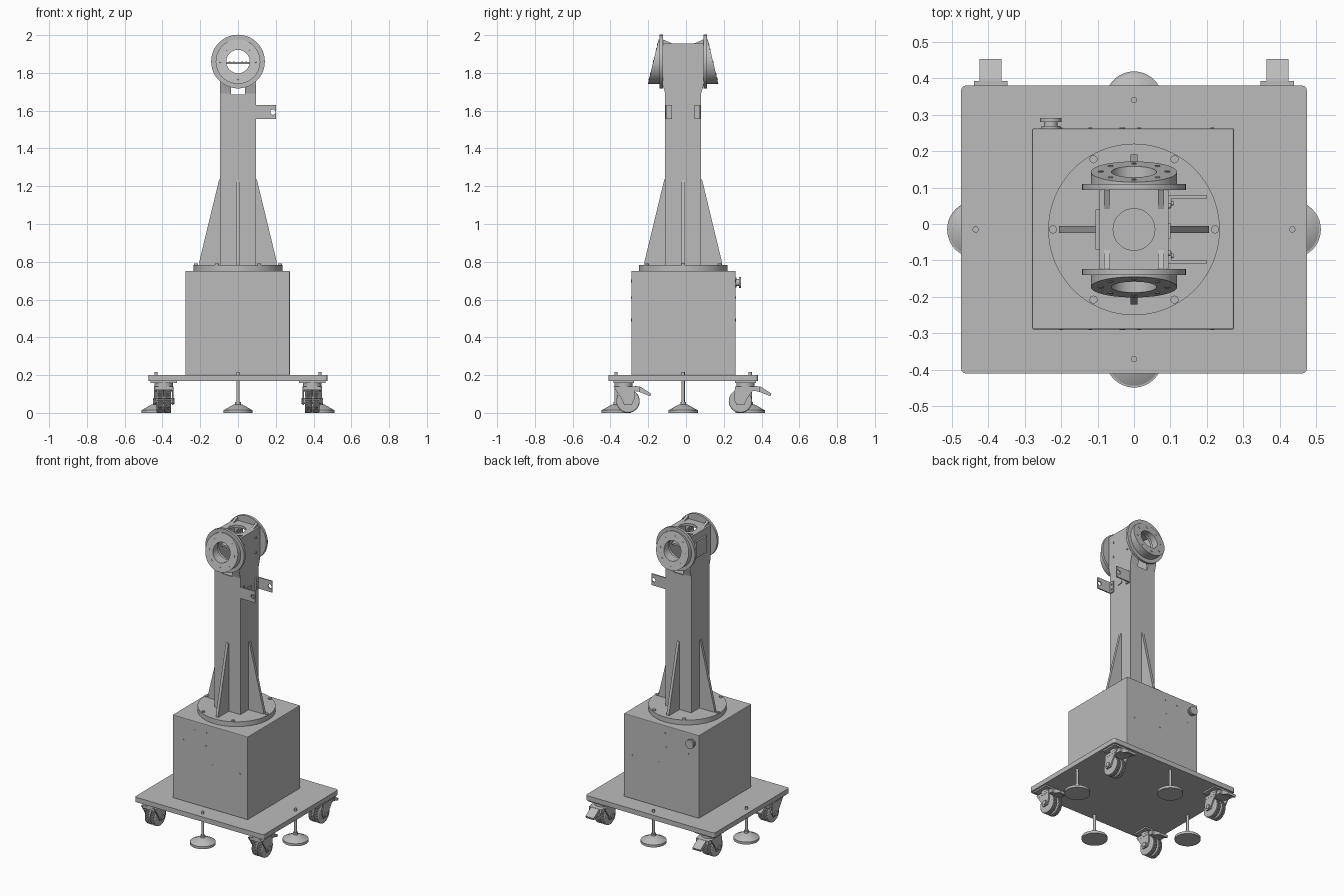
import bpy, bmesh, math
from mathutils import Vector, Matrix

if "Cube" in bpy.data.objects:
    bpy.data.objects.remove(bpy.data.objects["Cube"], do_unlink=True)

grey = bpy.data.materials.new("machine_grey")
grey.use_nodes = True
grey.diffuse_color = (0.5, 0.5, 0.5, 1)
grey.node_tree.nodes["Principled BSDF"].inputs["Base Color"].default_value = (0.5, 0.5, 0.5, 1)

CY = -0.015    # centre line of the column in y
HZ = 1.86      # height of the head bore


def finish(name, bm, smooth=False):
    bmesh.ops.recalc_face_normals(bm, faces=bm.faces)
    mesh = bpy.data.meshes.new(name)
    bm.to_mesh(mesh)
    bm.free()
    mesh.materials.append(grey)
    ob = bpy.data.objects.new(name, mesh)
    bpy.context.collection.objects.link(ob)
    bpy.ops.object.select_all(action='DESELECT')
    ob.select_set(True)
    bpy.context.view_layer.objects.active = ob
    if smooth:
        bpy.ops.object.shade_smooth_by_angle(angle=math.radians(35))
    return ob


def box(name, x0, x1, y0, y1, z0, z1):
    return prism(name, [(x0, y0), (x1, y0), (x1, y1), (x0, y1)], 'z', z0, z1)


def prism(name, pts, axis, a, b):
    # Extrude a flat profile along one axis
    place = {'x': lambda u, v, t: (t, u, v), 'y': lambda u, v, t: (u, t, v),
             'z': lambda u, v, t: (u, v, t)}[axis]
    bm = bmesh.new()
    face = bm.faces.new([bm.verts.new(place(u, v, a)) for u, v in pts])
    out = bmesh.ops.extrude_face_region(bm, geom=[face])
    step = Vector(place(0, 0, b - a))
    bmesh.ops.translate(bm, vec=step, verts=[g for g in out["geom"] if isinstance(g, bmesh.types.BMVert)])
    return finish(name, bm)


def cyl(name, p, q, r1, r2=None, seg=32):
    p, q = Vector(p), Vector(q)
    d = q - p
    mat = Matrix.Translation((p + q) / 2) @ d.to_track_quat('Z', 'Y').to_matrix().to_4x4()
    bm = bmesh.new()
    bmesh.ops.create_cone(bm, cap_ends=True, segments=seg, radius1=r1,
                          radius2=r1 if r2 is None else r2, depth=d.length, matrix=mat)
    return finish(name, bm, True)


def ring(name, side, r_out, r_in, y_in, y_out, slope=0.0, seg=64):
    # Bored flange along y; slope tilts its outer face
    bm = bmesh.new()
    loops = []
    for r, y, s in ((r_in, y_in, 0), (r_out, y_in, 0), (r_out, y_out, slope), (r_in, y_out, slope)):
        loop = []
        for i in range(seg):
            a = math.tau * i / seg
            z = r * math.sin(a)
            loop.append(bm.verts.new((r * math.cos(a), CY + side * (y - s * z), HZ + z)))
        loops.append(loop)
    for k in range(4):
        a, b = loops[k], loops[(k + 1) % 4]
        for i in range(seg):
            j = (i + 1) % seg
            bm.faces.new((a[i], a[j], b[j], b[i]))
    return finish(name, bm, True)


def cut(ob, cutter):
    bpy.context.view_layer.objects.active = ob
    mod = ob.modifiers.new("cut", 'BOOLEAN')
    mod.operation = 'DIFFERENCE'
    mod.solver = 'EXACT'
    mod.object = cutter
    bpy.ops.object.modifier_apply(modifier=mod.name)
    bpy.data.objects.remove(cutter, do_unlink=True)


def bevel(ob, width, segments=3, upright=False):
    bm = bmesh.new()
    bm.from_mesh(ob.data)
    edges = [e for e in bm.edges if not upright or
             abs(e.verts[0].co.z - e.verts[1].co.z) > 0.01]
    bmesh.ops.bevel(bm, geom=edges, offset=width, segments=segments, affect='EDGES', profile=0.5)
    bm.to_mesh(ob.data)
    bm.free()


# Trolley plate, cabinet and turntable
bevel(box("base_plate", -0.474, 0.474, -0.41, 0.38, 0.168, 0.2), 0.015, upright=True)
bevel(box("cabinet", -0.279, 0.274, -0.289, 0.262, 0.2, 0.752), 0.004, 2)
cyl("column_base_disc", (0, CY, 0.752), (0, CY, 0.784), 0.235, seg=96)
for i in range(6):
    a = math.tau * i / 6
    x, y = 0.222 * math.cos(a), CY + 0.222 * math.sin(a)
    cyl("disc_bolt", (x, y, 0.784), (x, y, 0.791), 0.011, seg=16)

# Round connector on the back of the cabinet
for y0, y1, r in ((0.262, 0.268, 0.026), (0.268, 0.28, 0.019), (0.28, 0.291, 0.029)):
    cyl("cabinet_connector", (-0.228, y0, 0.69), (-0.228, y1, 0.69), r)

# Small cabinet screws, front and back
for x, z in ((-0.2, 0.61), (-0.12, 0.695), (-0.03, 0.7), (-0.035, 0.61), (0.015, 0.495), (0.215, 0.49)):
    for y in (-0.289, 0.262):
        cyl("cabinet_screw", (x, y - 0.002, z), (x, y + 0.002, z), 0.005, seg=10)

# Column flaring into the head, hollowed at the top
half = [(0.095, 0.784), (0.095, 1.69), (0.109, 1.74), (0.109, 1.955)]
column = prism("column", [(CY + y, z) for y, z in half] + [(CY - y, z) for y, z in reversed(half)],
               'x', -0.095, 0.095)
cut(column, box("cut", -0.075, 0.075, CY - 0.085, CY + 0.085, 1.66, 1.938))
cut(column, cyl("cut", (0, -0.5, HZ), (0, 0.5, HZ), 0.07, seg=48))
cut(column, box("cut", -0.037, 0.037, -0.5, 0.5, 1.685, 1.76))
cut(column, cyl("cut", (0, CY, 1.9), (0, CY, 2.1), 0.057, seg=48))
box("head_inner_shelf", -0.078, 0.078, CY - 0.06, CY + 0.06, 1.846, 1.858)
for i in range(6):
    a = math.tau * i / 6
    x, y = 0.043 * math.cos(a), CY + 0.043 * math.sin(a)
    cyl("shelf_screw", (x, y, 1.858), (x, y, 1.861), 0.004, seg=10)

# Four tall ribs at the foot of the column
for s in (-1, 1):
    prof = [(0.09, 0.784), (0.205, 0.784), (0.205, 0.8), (0.1, 1.235), (0.09, 1.235)]
    prism("side_rib", [(s * u, z) for u, z in prof], 'y', CY - 0.009, CY + 0.009)
    prism("front_back_rib", [(CY + s * u, z) for u, z in prof], 'x', -0.009, 0.009)

# Front and back flanges with tilted bolted faces
SLOPE = 0.24
for s in (-1, 1):
    ring("head_flange", s, 0.142, 0.063, 0.108, 0.125)
    ring("tilted_ring", s, 0.118, 0.062, 0.125, 0.158, SLOPE)
    normal = Vector((0, s, SLOPE)).normalized()
    for i in range(8):
        a = math.tau * i / 8
        z = 0.091 * math.sin(a)
        p = Vector((0.091 * math.cos(a), CY + s * (0.158 - SLOPE * z), HZ + z))
        cyl("ring_bolt", p - normal * 0.004, p + normal * 0.002, 0.007, seg=12)
    for x in (-0.074, 0.074):
        prism("head_gusset", [(CY + s * 0.045, 1.95), (CY + s * 0.109, 1.95), (CY + s * 0.109, 1.978)],
              'x', x - 0.008, x + 0.008)

# Cover plate and screws on the sides of the head
box("head_side_cover", -0.106, -0.094, CY - 0.055, CY + 0.055, 1.8, 1.91)
for y in (-0.065, 0.065):
    for z in (1.8, 1.9):
        cyl("head_side_screw", (0.094, CY + y, z), (0.1, CY + y, z), 0.007, seg=12)

# Angle brackets on the side of the column, notched near the tip
for s in (-1, 1):
    y0, y1 = CY + s * 0.085, CY + s * 0.093
    arm = box("bracket_arm", 0.095, 0.2, min(y0, y1), max(y0, y1), 1.555, 1.63)
    cut(arm, cyl("cut", (0.185, -0.3, 1.592), (0.185, 0.3, 1.592), 0.014, seg=24))
    y2 = CY + s * 0.06
    box("bracket_foot", 0.095, 0.103, min(y0, y2), max(y0, y2), 1.555, 1.63)
    for z in (1.575, 1.61):
        cyl("bracket_screw", (0.1, CY + s * 0.072, z), (0.108, CY + s * 0.072, z), 0.006, seg=12)
prism("cable_outlet", [(CY - 0.025, 1.605), (CY + 0.018, 1.6), (CY + 0.018, 1.585), (CY - 0.02, 1.58)],
      'x', 0.094, 0.1)

# Levelling feet
for x, y in ((-0.434, CY), (0.434, CY), (0, 0.34), (0, -0.37)):
    cyl("foot_pad", (x, y, 0), (x, y, 0.016), 0.078, seg=48)
    cyl("foot_cone", (x, y, 0.016), (x, y, 0.045), 0.073, 0.022, seg=48)
    cyl("foot_collar", (x, y, 0.045), (x, y, 0.058), 0.015)
    cyl("foot_rod", (x, y, 0.05), (x, y, 0.216), 0.0085, seg=20)


def caster(x, ys, yw, yp):
    # ys swivel, yw wheel axle, yp root of the brake pedal
    box("caster_plate", x - 0.07, x + 0.07, ys - 0.055, ys + 0.055, 0.158, 0.168)
    cyl("caster_swivel", (x, ys, 0.13), (x, ys, 0.158), 0.048)
    box("caster_crown", x - 0.052, x + 0.052, ys - 0.045, ys + 0.045, 0.122, 0.14)
    for s in (-1, 1):
        a, b = x + s * 0.043, x + s * 0.051
        prism("caster_fork", [(ys - 0.055, 0.14), (ys + 0.055, 0.14), (yw + 0.035, 0.075),
                              (yw + 0.02, 0.042), (yw - 0.02, 0.042), (yw - 0.035, 0.075)],
              'x', min(a, b), max(a, b))
        w = cyl("caster_wheel", (x + s * 0.002, yw, 0.062), (x + s * 0.038, yw, 0.062), 0.062, seg=40)
        bevel(w, 0.007, 2)
        cyl("wheel_hub", (x, yw, 0.062), (x + s * 0.057, yw, 0.062), 0.016, seg=20)
    prism("brake_bracket", [(ys, 0.14), (yp + 0.025, 0.14), (yp + 0.025, 0.112), (ys, 0.122)],
          'x', x - 0.046, x + 0.046)
    prism("brake_pedal", [(yp, 0.142), (yp + 0.03, 0.138), (yp + 0.085, 0.102), (yp + 0.08, 0.088),
                          (yp + 0.03, 0.108), (yp, 0.12)], 'x', x - 0.03, x + 0.03)


for x in (-0.393, 0.393):
    caster(x, -0.33, -0.307, -0.27)
    caster(x, 0.315, 0.288, 0.367)
